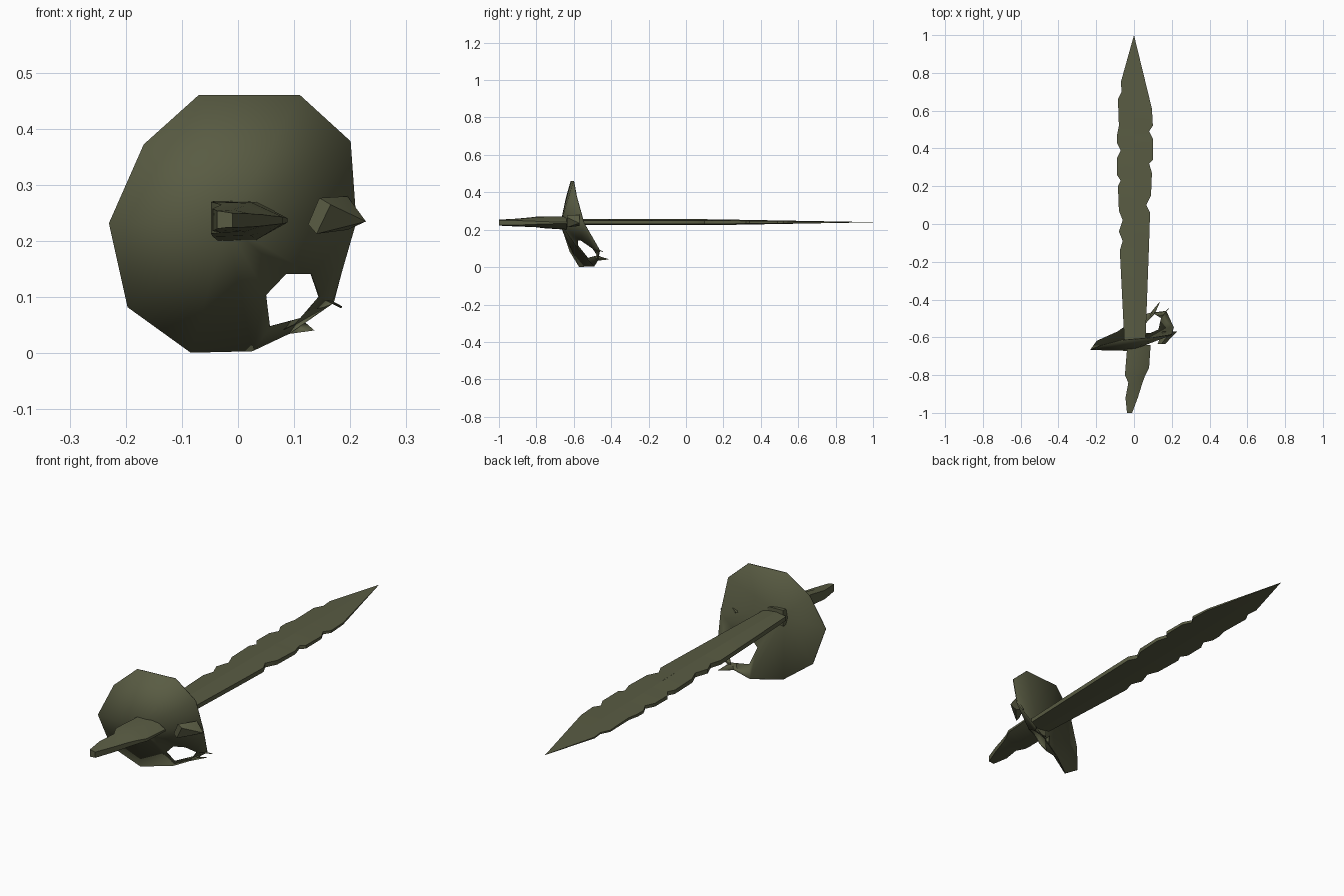
import bpy
import bmesh
import math

if "Cube" in bpy.data.objects:
    bpy.data.objects.remove(bpy.data.objects["Cube"], do_unlink=True)

# One dull olive metal for everything
olive = bpy.data.materials.new("dull olive metal")
olive.use_nodes = True
colour = (0.10, 0.106, 0.056, 1)
olive.diffuse_color = colour
shader = olive.node_tree.nodes["Principled BSDF"]
shader.inputs["Base Color"].default_value = colour
shader.inputs["Roughness"].default_value = 0.8


def finish(bm, name, smooth_angle=30, recalc=True):
    """Turn a bmesh into a named, shaded object."""
    if recalc:
        bmesh.ops.recalc_face_normals(bm, faces=bm.faces)
    mesh = bpy.data.meshes.new(name)
    bm.to_mesh(mesh)
    bm.free()
    mesh.materials.append(olive)
    obj = bpy.data.objects.new(name, mesh)
    bpy.context.collection.objects.link(obj)
    bpy.ops.object.select_all(action="DESELECT")
    obj.select_set(True)
    bpy.context.view_layer.objects.active = obj
    bpy.ops.object.shade_smooth_by_angle(angle=math.radians(smooth_angle))
    return obj


def loft(bm, rings, closed=True, caps=True):
    """Skin a list of equally long point rings."""
    rows = [[bm.verts.new(point) for point in ring] for ring in rings]
    count = len(rows[0])
    for low, high in zip(rows, rows[1:]):
        for i in range(count if closed else count - 1):
            j = (i + 1) % count
            bm.faces.new((low[i], low[j], high[j], high[i]))
    if caps:
        bm.faces.new(rows[0])
        bm.faces.new(rows[-1])


# Blade: two nicked edges, each skinned to a shallow central ridge
BLADE_Z = 0.24
left_edge = [(.05, -.64), (.075, -.14), (.06, -.09), (.08, -.04), (.06, .02),
             (.08, .07), (.085, .2), (.07, .23), (.09, .26), (.09, .35),
             (.07, .39), (.09, .43), (.09, .47), (.08, .52), (.085, .66),
             (.065, .7), (.07, .75), (0, 1)]
right_edge = [(.06, -.64), (.08, -.1), (.085, .06), (.065, .1), (.09, .15),
              (.095, .27), (.08, .32), (.1, .34), (.1, .45), (.08, .49),
              (.1, .52), (.095, .61), (0, 1)]


def ridge(y):
    return 0.016 * min(1, (1.03 - y) / 0.9)


blade = bmesh.new()
for side, edge in ((-1, left_edge), (1, right_edge)):
    rings = []
    for x, y in edge:
        h = ridge(y)
        rings.append([(0, y, BLADE_Z + h), (side * x, y, BLADE_Z + h * 0.6),
                      (side * x, y, BLADE_Z - h * 0.6), (0, y, BLADE_Z - h)])
    loft(blade, rings, closed=False, caps=False)
bmesh.ops.remove_doubles(blade, verts=blade.verts, dist=0.0001)
finish(blade, "blade")

# Guard: shallow ten-sided dish with a ragged hole near its rim
points = {
    "centre": (-.02, -.67, .23),
    "rim_a": (-.07, -.615, .46), "rim_b": (.11, -.6, .46),
    "rim_c": (.2, -.585, .378), "rim_d": (.21, -.545, .235),
    "rim_e": (.17, -.46, .09), "rim_f": (.025, -.49, .005),
    "rim_g": (-.085, -.57, .002), "rim_h": (-.197, -.62, .083),
    "rim_i": (-.23, -.665, .232), "rim_j": (-.168, -.64, .372),
    "hole_a": (.05, -.58, .105), "hole_b": (.085, -.58, .142),
    "hole_c": (.13, -.56, .142), "hole_d": (.145, -.5, .1),
    "hole_e": (.11, -.475, .062), "hole_f": (.057, -.53, .047),
    "strip": (.09, -.47, .036),
    "spike_low": (.135, -.415, .042), "spike_high": (.185, -.445, .082),
}
guard = bmesh.new()
vert = {name: guard.verts.new(p) for name, p in points.items()}


def panel(*names):
    guard.faces.new([vert[name] for name in names])


whole_rim = ["rim_" + letter for letter in "fghijabcd"]
for first, second in zip(whole_rim, whole_rim[1:]):
    panel("centre", first, second)
panel("centre", "rim_d", "hole_c")
panel("centre", "hole_c", "hole_b")
panel("centre", "hole_b", "hole_a")
panel("centre", "hole_a", "rim_f")
panel("hole_a", "hole_f", "rim_f")
panel("hole_c", "rim_d", "hole_d")
panel("rim_d", "rim_e", "hole_d")
panel("hole_d", "rim_e", "strip", "hole_e")
panel("hole_e", "strip", "rim_f", "hole_f")
# Torn spikes beside the hole
panel("hole_e", "spike_low", "strip")
panel("hole_d", "spike_high", "rim_e")
dish = finish(guard, "guard_dish", smooth_angle=50)
shell = dish.modifiers.new("thickness", "SOLIDIFY")
shell.thickness = 0.004
shell.offset = 0

# Grip: broken wedge, flat on one side and pinched on the other
# Each section: y, left x, right x, low z, high z, pinch
sections = [(-1, -.037, -.01, .222, .254, .013),
            (-.92, -.045, .02, .218, .258, .012),
            (-.84, -.03, .045, .215, .265, .01),
            (-.8, -.048, .06, .213, .27, .008),
            (-.76, -.045, .08, .208, .271, .006),
            (-.64, -.035, .088, .2, .272, .004)]
grip = bmesh.new()
rings = []
for y, left, right, low, high, pinch in sections:
    middle = left + (right - left) * 0.55
    rings.append([(left, y, low), (left, y, high), (middle, y, high - 0.002),
                  (right, y, 0.237 + pinch), (right, y, 0.237 - pinch),
                  (middle, y, low + 0.002)])
loft(grip, rings)
finish(grip, "grip")

# Stub: faceted remnant of the hand bow on the left of the guard
stub = bmesh.new()
front_ring = [(.125, .23), (.145, .277), (.165, .265), (.14, .213)]
back_ring = [(.15, .24), (.195, .28), (.205, .262), (.228, .235), (.195, .22)]
for y, ring in ((-.635, front_ring), (-.57, back_ring)):
    for x, z in ring:
        stub.verts.new((x, y, z))
bmesh.ops.convex_hull(stub, input=stub.verts)
finish(stub, "bow_stub")
